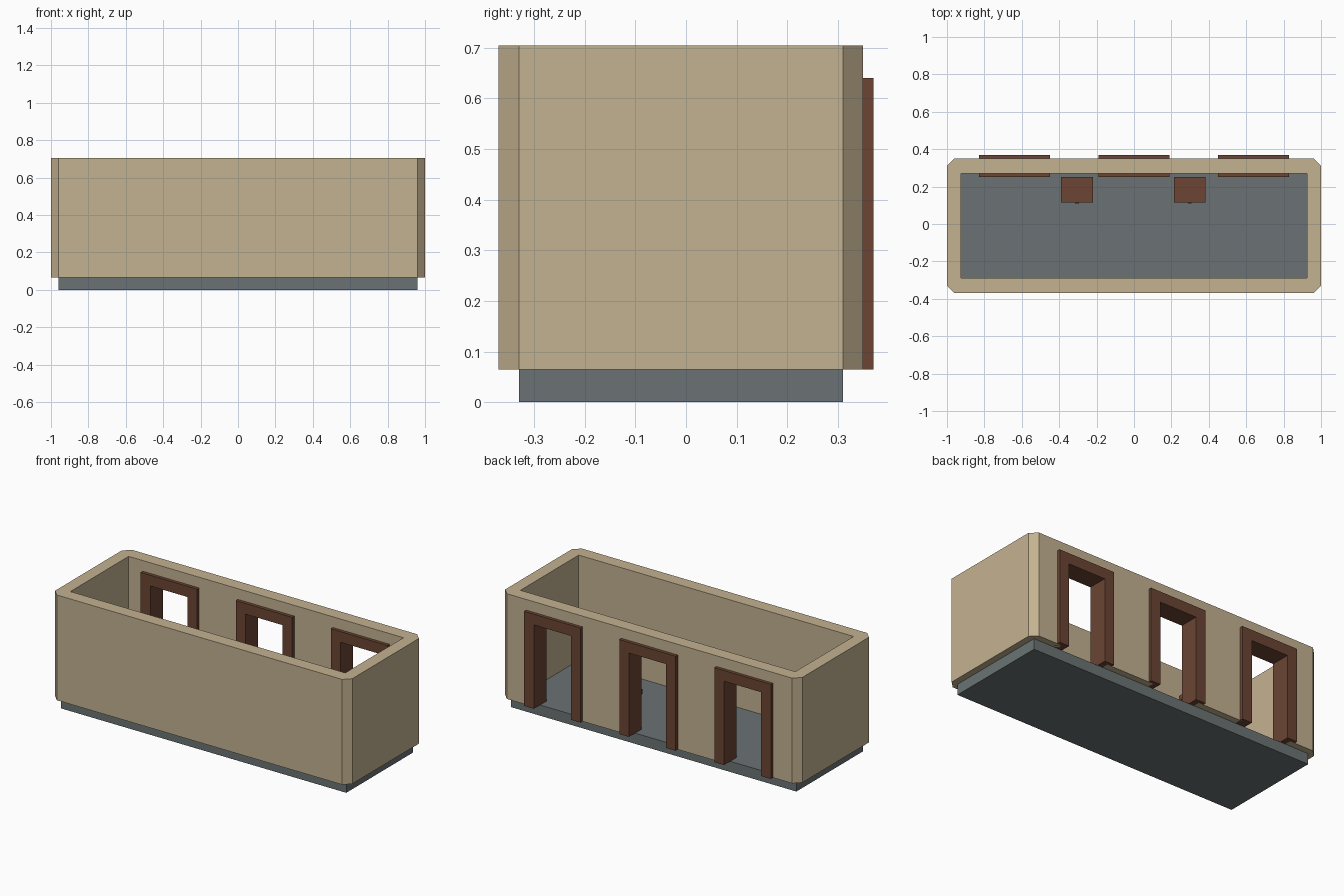
import bpy, bmesh
from mathutils import Vector

if "Cube" in bpy.data.objects:
    bpy.data.objects.remove(bpy.data.objects["Cube"])


def material(name, color):
    m = bpy.data.materials.new(name)
    m.diffuse_color = (*color, 1)
    m.use_nodes = True
    m.node_tree.nodes["Principled BSDF"].inputs["Base Color"].default_value = m.diffuse_color
    return m


PLASTER = material("sand plaster", (0.552, 0.445, 0.283))
STONE = material("grey stone", (0.147, 0.171, 0.174))
WOOD = material("brown wood", (0.147, 0.060, 0.034))

FLOOR, TOP = 0.065, 0.705
DOOR_X = (-0.64, 0.0, 0.64)


def finish(name, bm, mat):
    bmesh.ops.recalc_face_normals(bm, faces=bm.faces)
    mesh = bpy.data.meshes.new(name)
    bm.to_mesh(mesh)
    bm.free()
    ob = bpy.data.objects.new(name, mesh)
    bpy.context.collection.objects.link(ob)
    if mat:
        mesh.materials.append(mat)
    return ob


def prism(name, points, push, mat):
    """Extrude a flat outline of 3D points along a vector."""
    bm = bmesh.new()
    face = bm.faces.new([bm.verts.new(p) for p in points])
    out = bmesh.ops.extrude_face_region(bm, geom=[face], use_keep_orig=True)
    moved = [g for g in out["geom"] if isinstance(g, bmesh.types.BMVert)]
    bmesh.ops.translate(bm, verts=moved, vec=Vector(push))
    return finish(name, bm, mat)


def box(name, x0, x1, y0, y1, z0, z1, mat):
    pts = [(x0, y0, z0), (x1, y0, z0), (x1, y1, z0), (x0, y1, z0)]
    return prism(name, pts, (0, 0, z1 - z0), mat)


def cut(target, cutter):
    cutter.hide_render = True
    cutter.display_type = 'WIRE'
    cutter.hide_set(True)
    mod = target.modifiers.new(cutter.name, 'BOOLEAN')
    mod.operation, mod.solver, mod.object = 'DIFFERENCE', 'EXACT', cutter


# Floor slab
box("floor_slab", -0.96, 0.96, -0.33, 0.31, 0, FLOOR, STONE)

# Wall shell with chamfered corners, open at the top
c = 0.04
outline = [(-1 + c, -0.37), (1 - c, -0.37), (1, -0.37 + c), (1, 0.35 - c),
           (1 - c, 0.35), (-1 + c, 0.35), (-1, 0.35 - c), (-1, -0.37 + c)]
walls = prism("walls", [(x, y, FLOOR) for x, y in outline], (0, 0, TOP - FLOOR), PLASTER)
cut(walls, box("room_cutter", -0.925, 0.925, -0.29, 0.27, -0.1, 0.9, None))

# Doorways in the back wall, each with a timber frame
for i, x in enumerate(DOOR_X, 1):
    cut(walls, box(f"doorway_cutter_{i}", x - 0.16, x + 0.16, 0.2, 0.5, -0.1, 0.605, None))
    o, n, zo, zn = 0.19, 0.125, 0.64, 0.575
    arch = [(-o, FLOOR), (-o, zo), (o, zo), (o, FLOOR),
            (n, FLOOR), (n, zn), (-n, zn), (-n, FLOOR)]
    prism(f"door_frame_{i}", [(x + px, 0.25, pz) for px, pz in arch], (0, 0.12, 0), WOOD)

# Small cabinets between the doors: body, overhanging top, knob
for i, x in enumerate((-0.305, 0.298), 1):
    box(f"cabinet_body_{i}", x - 0.07, x + 0.07, 0.128, 0.245, FLOOR, 0.205, WOOD)
    box(f"cabinet_top_{i}", x - 0.085, x + 0.085, 0.115, 0.25, 0.205, 0.235, WOOD)
    box(f"cabinet_knob_{i}", x - 0.01, x + 0.01, 0.11, 0.13, 0.145, 0.165, WOOD)
